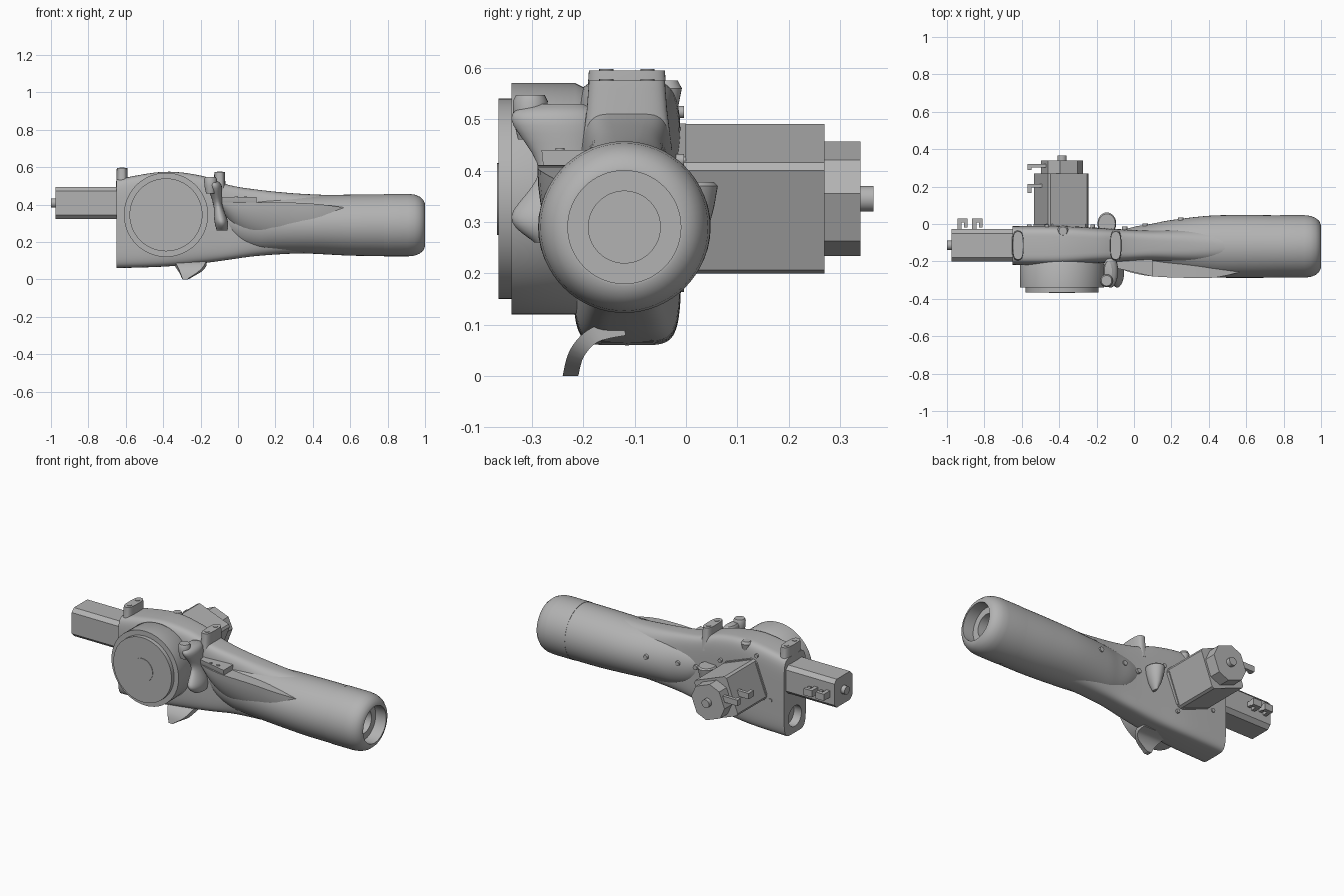
import bpy, bmesh, math
from math import sin, cos, pi
from mathutils import Vector

old = bpy.data.objects.get("Cube")
if old:
    bpy.data.objects.remove(old, do_unlink=True)

grey = bpy.data.materials.new("plain_grey")
grey.use_nodes = True
grey.diffuse_color = (0.45, 0.45, 0.45, 1)
grey.node_tree.nodes["Principled BSDF"].inputs["Base Color"].default_value = (0.45, 0.45, 0.45, 1)
parts = []


def loft(name, rings):
    """Skin a list of equal-length rings and cap both ends."""
    bm = bmesh.new()
    rows = [[bm.verts.new(p) for p in ring] for ring in rings]
    n = len(rows[0])
    for a, b in zip(rows, rows[1:]):
        for i in range(n):
            j = (i + 1) % n
            bm.faces.new((a[i], a[j], b[j], b[i]))
    bm.faces.new(rows[0])
    bm.faces.new(rows[-1])
    bmesh.ops.recalc_face_normals(bm, faces=bm.faces)
    mesh = bpy.data.meshes.new(name)
    bm.to_mesh(mesh)
    bm.free()
    mesh.materials.append(grey)
    ob = bpy.data.objects.new(name, mesh)
    bpy.context.collection.objects.link(ob)
    parts.append(ob)
    return ob


def smooth_stations(keys, steps=6):
    """Catmull-Rom interpolation through station tuples."""
    ext = [keys[0]] + keys + [keys[-1]]
    out = []
    for p, q, r, s in zip(ext, ext[1:], ext[2:], ext[3:]):
        for k in range(steps):
            t = k / steps
            out.append([b + 0.5 * t * (c - a + t * (2*a - 5*b + 4*c - d + t * (3*(b - c) + d - a)))
                        for a, b, c, d in zip(p, q, r, s)])
    return out + [list(keys[-1])]


def place(axis, along, u, v):
    """u, v are the two remaining coordinates in x, y, z order."""
    return {"x": (along, u, v), "y": (u, along, v), "z": (u, v, along)}[axis]


def oval(axis, along, cu, cv, ru, rv, n=2, count=48):
    ring = []
    for i in range(count):
        c, s = cos(2 * pi * i / count), sin(2 * pi * i / count)
        ring.append(place(axis, along, cu + ru * math.copysign(abs(c) ** (2 / n), c),
                          cv + rv * math.copysign(abs(s) ** (2 / n), s)))
    return ring


def turned(name, axis, cu, cv, profile, count=48):
    return loft(name, [oval(axis, a, cu, cv, r, r, 2, count) for a, r in profile])


def chamfered(name, axis, cu, cv, a0, a1, half, cut, angle=0):
    k = half - cut
    pts = [(half, -k), (half, k), (k, half), (-k, half), (-half, k), (-half, -k), (-k, -half), (k, -half)]
    ca, sa = cos(angle), sin(angle)
    return loft(name, [[place(axis, a, cu + u * ca - v * sa, cv + u * sa + v * ca) for u, v in pts]
                       for a in (a0, a1)])


def box(name, lo, hi):
    return loft(name, [[(lo[0], lo[1], z), (hi[0], lo[1], z), (hi[0], hi[1], z), (lo[0], hi[1], z)]
                       for z in (lo[2], hi[2])])


# Narrow main body: x, y centre, y half, bottom, top, squareness
spine = smooth_stations([
    (-.65, -.115, .105, .06, .535, 6), (-.4, -.115, .105, .068, .575, 6), (-.2, -.115, .095, .085, .555, 5),
    (-.05, -.115, .086, .105, .505, 5), (.1, -.115, .083, .125, .48, 4), (.3, -.118, .095, .138, .46, 3),
    (.5, -.12, .1, .14, .45, 2.3)])
body = loft("main_body", [oval("x", x, cy, (b + t) / 2, hy, (t - b) / 2, n, 64)
                          for x, cy, hy, b, t, n in spine])

# Round socket in the rear end of the body
cutter = turned("socket_cutter", "x", -.115, .16, [(-.7, .062), (-.6, .062)], 32)
cutter.hide_render = True
mod = body.modifiers.new("socket", "BOOLEAN")
mod.operation, mod.object, mod.solver = "DIFFERENCE", cutter, "EXACT"
bpy.context.view_layer.objects.active = body
bpy.ops.object.modifier_apply(modifier=mod.name)
parts.remove(cutter)
bpy.data.objects.remove(cutter, do_unlink=True)

# Grip swelling out of the body, ending in a rounded hollow nose
grip = smooth_stations([
    (-.1, -.115, .07, .34, .08), (0, -.118, .103, .31, .125), (.1, -.12, .122, .297, .145),
    (.2, -.12, .141, .295, .15), (.4, -.12, .164, .293, .156), (.6, -.12, .168, .29, .163),
    (.78, -.12, .166, .29, .165)])
loft("grip", [oval("x", x, cy, cz, ry, rz) for x, cy, ry, cz, rz in grip])
turned("grip_nose", "x", -.12, .29, [
    (.78, .167), (.91, .167), (.945, .163), (.972, .152), (.99, .136), (1, .115), (1, .11),
    (.93, .11), (.93, .07), (.86, .07)], 64)


# Flat-topped shell on the front of the grip: x, front edge, top, bottom
def shelf(name, stations):
    rings = []
    for x, y, t, b in stations:
        arc = [(x, -.12 + (y + .12) * cos(i * pi / 24), t - (t - b) * sin(i * pi / 24)) for i in range(13)]
        rings.append(arc + [(x, -.12, t)])
    loft(name, rings)


shelf("front_shell", smooth_stations([
    (-.09, -.23, .41, .36), (-.02, -.258, .41, .26), (.1, -.28, .41, .19), (.3, -.288, .41, .145),
    (.45, -.284, .4, .14), (.63, -.24, .375, .17)], 4))
shelf("shell_block", [(-.09, -.237, .44, .33), (.1, -.281, .44, .3)])
for i, x in enumerate((-.01, .04)):
    turned(f"block_screw_{i}", "z", x, -.245, [(.43, .009), (.444, .009)], 12)

# Front wheel housing
turned("wheel_housing", "y", -.385, .345, [
    (-.15, .19), (-.19, .212), (-.215, .225), (-.34, .225), (-.34, .195), (-.365, .195)], 64)
turned("wheel_centre", "y", -.385, .345, [(-.36, .07), (-.368, .07)], 32)

# Tilted motor on the back
tilt = -math.radians(21)
chamfered("motor_flange", "y", -.39, .345, -.04, 0, .122, .03, tilt)
chamfered("back_motor", "y", -.39, .345, -.02, .27, .116, .012, tilt)
chamfered("back_motor_cap", "y", -.385, .345, .27, .34, .1, .05, tilt)
turned("back_motor_shaft", "y", -.385, .345, [(.33, .025), (.365, .025)], 24)
for i in range(4):
    a = tilt + pi / 4 + i * pi / 2
    turned(f"flange_screw_{i}", "y", -.39 + .185 * cos(a), .345 + .185 * sin(a),
           [(-.05, .012), (-.004, .012)], 12)

# Motor on the rear end
chamfered("rear_motor", "x", -.114, .408, -.975, -.63, .086, .022)
turned("rear_motor_shaft", "x", -.114, .408, [(-1, .025), (-.97, .025)], 24)

# Hooked cable plugs on both motors
for i, x in enumerate((-.945, -.865)):
    box(f"rear_plug_stem_{i}", (x, -.04, .385), (x + .022, .03, .425))
    box(f"rear_plug_head_{i}", (x, .008, .385), (x + .055, .03, .425))
    box(f"rear_plug_tip_{i}", (x + .037, -.02, .39), (x + .055, .01, .42))
for i, (y, w) in enumerate(((.165, .05), (.29, .032))):
    box(f"back_plug_stem_{i}", (-.57, y + w - .02, .365), (-.46, y + w, .4))
    box(f"back_plug_head_{i}", (-.57, y, .365), (-.548, y + w, .4))

# Mounting lugs on top, each with two screws
for name, x, z0, z1 in (("rear_lug", -.62, .48, .595), ("front_lug", -.098, .44, .575)):
    loft(name, [oval("z", z, x, -.115, rx, ry, 3) for z, rx, ry in
                ((z0, .034, .088), (z1 - .055, .03, .078), (z1 - .015, .029, .075), (z1, .028, .074))])
    for i, y in enumerate((-.155, -.075)):
        turned(f"{name}_screw_{i}", "z", x, y, [(z1 - .01, .014), (z1 + .003, .014)], 16)

# Spool-shaped front rocker and its knob
rocker = smooth_stations([
    (.53, -.138, -.25, .02, .05), (.5, -.125, -.255, .038, .085), (.4, -.108, -.235, .024, .052),
    (.31, -.09, -.255, .036, .085), (.26, -.085, -.24, .028, .055)])
loft("front_rocker", [oval("z", z, x, y, rx, ry, 2, 32) for z, x, y, rx, ry in rocker])
turned("rocker_knob", "z", -.147, -.303, [(.46, .024), (.5, .033), (.535, .034), (.547, .028)], 32)

# Thumb paddle on the back
paddle = [(.378, .045, .052), (.37, .05, .06), (.33, .044, .053), (.28, .03, .04), (.235, .008, .018)]
loft("thumb_paddle", [oval("z", z, -.145, .002, rx, ry, 2, 32) for z, rx, ry in paddle])

# Curved trigger fin beneath: y, z, x left, x right
fin = smooth_stations([
    (-.225, 0, -.297, -.27), (-.212, .045, -.315, -.2), (-.178, .08, -.335, -.172), (-.12, .094, -.335, -.17)], 5)
rings = []
for i, (y, z, x0, x1) in enumerate(fin):
    a, b = fin[max(i - 1, 0)], fin[min(i + 1, len(fin) - 1)]
    t = Vector((b[0] - a[0], b[1] - a[1])).normalized() * .015
    if i == 0:
        t = Vector((0, .015))
    rings.append([(x0, y - t.y, z + t.x), (x1, y - t.y, z + t.x),
                  (x1, y + t.y, z - t.x), (x0, y + t.y, z - t.x)])
loft("trigger_fin", rings)

# Small bump on the upper back and screw bosses on the grip
turned("top_bump", "z", -.38, -.038, [(.47, .006), (.52, .022), (.56, .03), (.575, .022)], 24)
for i, (x, y) in enumerate(((-.05, -.025), (.06, -.01), (.25, .022))):
    turned(f"grip_boss_{i}", "y", x, .33, [(y - .04, .016), (y + .012, .014)], 16)

# Smooth shading with sharp edges kept
for ob in parts:
    ob.data.shade_smooth()
    ob.data.set_sharp_from_angle(angle=math.radians(32))
